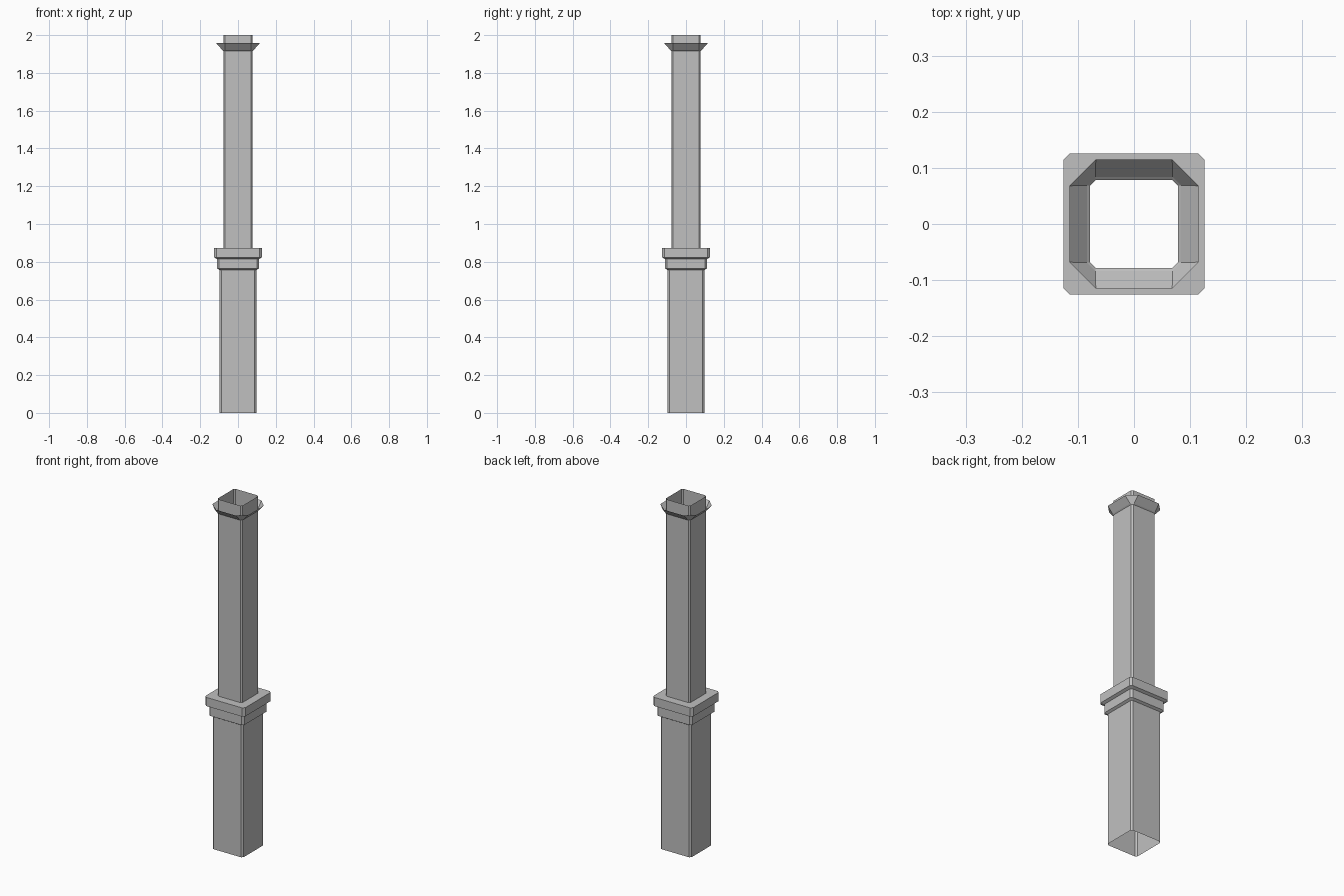
import bpy, bmesh

cube = bpy.data.objects.get("Cube")
if cube:
    bpy.data.objects.remove(cube, do_unlink=True)

# One plain grey for the whole post
grey = bpy.data.materials.new("plain_grey")
grey.use_nodes = True
COLOUR = (0.53, 0.53, 0.53, 1)
grey.diffuse_color = COLOUR
grey.node_tree.nodes["Principled BSDF"].inputs["Base Color"].default_value = COLOUR


def ring(bm, half, flat, z):
    """Chamfered square: half width, half length of the straight side, height."""
    pts = [(half, -flat), (half, flat), (flat, half), (-flat, half),
           (-half, flat), (-half, -flat), (-flat, -half), (flat, -half)]
    return [bm.verts.new((x, y, z)) for x, y in pts]


def sleeve(name, profile):
    """Open thin-walled sleeve through a stack of chamfered squares."""
    bm = bmesh.new()
    rings = [ring(bm, *level) for level in profile]
    for low, high in zip(rings, rings[1:]):
        for i in range(len(low)):
            j = (i + 1) % len(low)
            bm.faces.new((low[i], low[j], high[j], high[i]))
    mesh = bpy.data.meshes.new(name)
    bm.to_mesh(mesh)
    bm.free()
    mesh.materials.append(grey)
    obj = bpy.data.objects.new(name, mesh)
    bpy.context.collection.objects.link(obj)
    return obj


SHAFT = (0.078, 0.069)
BASE = (0.098, 0.088)
LOWER = (0.111, 0.100)
UPPER = (0.126, 0.114)

# Wide lower post, open underneath
sleeve("base_post", [(*BASE, 0), (*BASE, 0.757)])

# Two stepped bands and the flat ledge around the shaft
sleeve("lower_band", [(*BASE, 0.757), (*LOWER, 0.765), (*LOWER, 0.815)])
sleeve("upper_band", [(*LOWER, 0.815), (*UPPER, 0.823),
                      (*UPPER, 0.873), (*SHAFT, 0.873)])

# Slim upper shaft, open on top
sleeve("upper_shaft", [(*SHAFT, 0.873), (*SHAFT, 2)])

# Flared collar near the top
sleeve("flared_collar", [(*SHAFT, 1.917), (0.084, 0.069, 1.922),
                         (0.115, 0.068, 1.957)])
